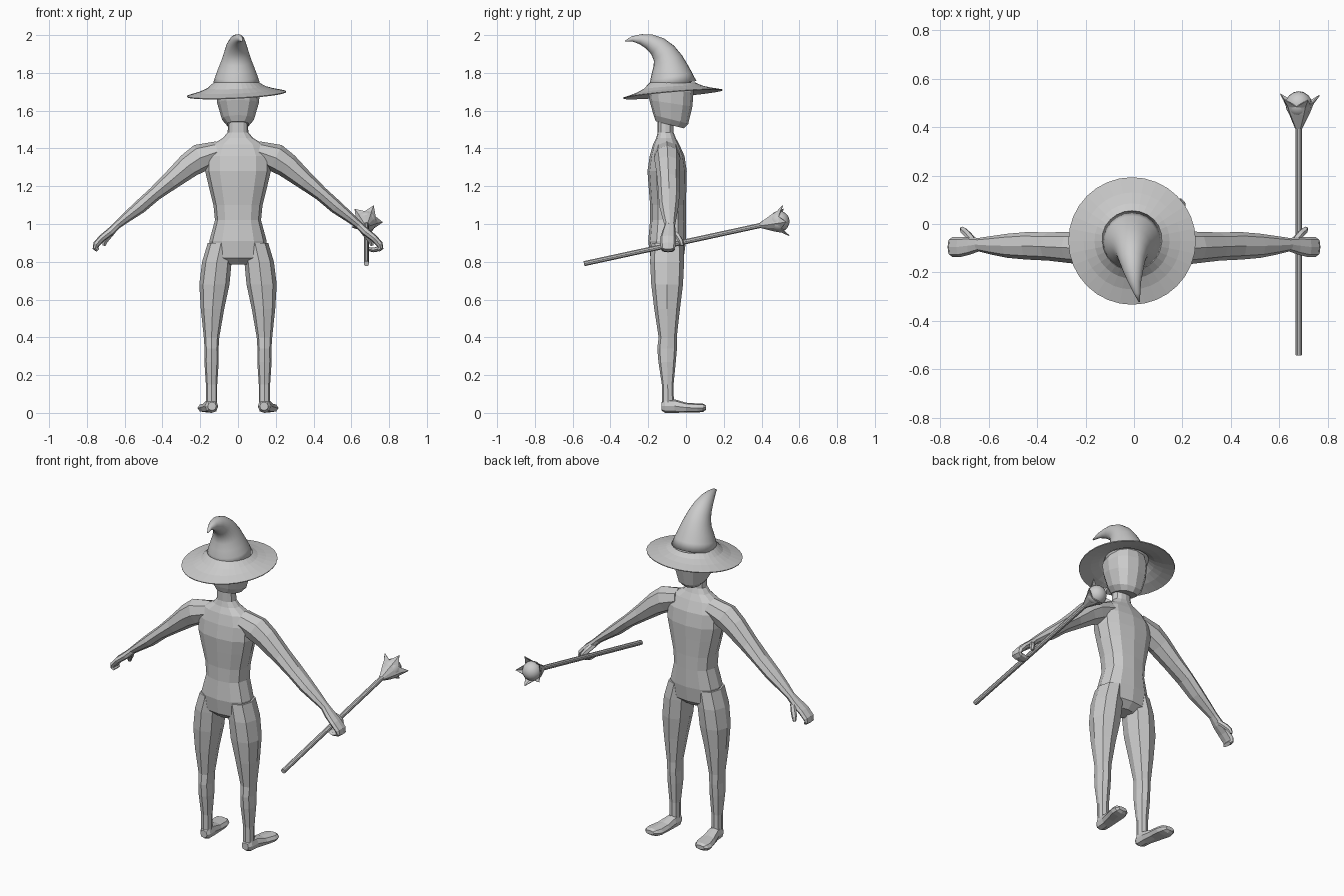
import bpy, bmesh, math
from mathutils import Vector

if "Cube" in bpy.data.objects:
    bpy.data.objects.remove(bpy.data.objects["Cube"])

grey = bpy.data.materials.new("plain grey")
grey.diffuse_color = (0.6, 0.6, 0.6, 1)
grey.use_nodes = True
grey.node_tree.nodes["Principled BSDF"].inputs["Base Color"].default_value = grey.diffuse_color


def finish(name, bm, smooth=False):
    bmesh.ops.recalc_face_normals(bm, faces=bm.faces)
    for f in bm.faces:
        f.smooth = smooth
    me = bpy.data.meshes.new(name)
    bm.to_mesh(me)
    bm.free()
    me.materials.append(grey)
    ob = bpy.data.objects.new(name, me)
    bpy.context.collection.objects.link(ob)
    return ob


def loft(name, rings, side, n=8, axis=None, warp=None, smooth=False, boxy=1.0, mirror=False):
    """Rings are (x, y, z, radius along side, radius across)."""
    bm = bmesh.new()
    pts = [Vector(r[:3]) for r in rings]
    u = Vector(side)
    loops = []
    for i, r in enumerate(rings):
        t = Vector(axis) if axis else pts[min(i + 1, len(pts) - 1)] - pts[max(i - 1, 0)]
        v = t.cross(u).normalized()
        loop = []
        for k in range(n):
            c, s = math.cos(math.tau * k / n), math.sin(math.tau * k / n)
            c = math.copysign(abs(c) ** boxy, c)
            s = math.copysign(abs(s) ** boxy, s)
            p = pts[i] + u * c * r[3] + v * s * r[4]
            if mirror:
                p.x = -p.x
            loop.append(bm.verts.new(warp(p) if warp else p))
        loops.append(loop)
    for a, b in zip(loops, loops[1:]):
        for k in range(n):
            bm.faces.new((a[k], a[(k + 1) % n], b[(k + 1) % n], b[k]))
    bm.faces.new(loops[0])
    bm.faces.new(loops[-1])
    return finish(name, bm, smooth)


X, Y, Z = (1, 0, 0), (0, 1, 0), (0, 0, 1)

# torso and neck
torso = [(0.785, .06, -.1, .05), (.82, .14, -.1, .088), (.91, .152, -.1, .1),
         (1.02, .122, -.095, .095), (1.1, .13, -.095, .095), (1.2, .155, -.098, .1),
         (1.28, .174, -.1, .104), (1.36, .172, -.1, .092), (1.42, .14, -.105, .07),
         (1.455, .08, -.106, .052), (1.485, .055, -.108, .042), (1.57, .05, -.108, .042)]
loft("torso", [(0, y, z, a, b) for z, a, y, b in torso], X, 12, Z, boxy=.85)


# head with a jaw that slopes down towards the chin
def jaw(p):
    p.z -= .25 * (p.y + .085) * max(0, min(1, (1.7 - p.z) / .1))
    return p


loft("head", [(0, -.085, 1.525, .06, .075), (0, -.08, 1.555, .085, .092),
              (0, -.08, 1.64, .11, .114), (0, -.08, 1.7, .117, .12),
              (0, -.075, 1.78, .095, .095)], X, 12, Z, jaw, boxy=.85)

leg = [(-.09, -.1, .9, .07, .085), (-.112, -.1, .8, .078, .09), (-.125, -.1, .68, .08, .084),
       (-.135, -.1, .55, .062, .068), (-.14, -.097, .4, .041, .048), (-.14, -.1, .34, .037, .052),
       (-.14, -.1, .27, .038, .046), (-.14, -.097, .15, .03, .031), (-.14, -.095, .04, .03, .031)]
foot = [(-.138, -.13, .035, .022, .022), (-.14, -.11, .037, .034, .037), (-.142, -.06, .036, .036, .036),
        (-.152, 0, .028, .045, .026), (-.162, .06, .026, .053, .024), (-.166, .09, .027, .045, .022),
        (-.168, .105, .028, .028, .012)]
arm = [(-.1, -.1, 1.385, .065, .055), (-.2, -.1, 1.35, .07, .075), (-.26, -.097, 1.31, .065, .066),
       (-.355, -.093, 1.23, .058, .05), (-.44, -.09, 1.16, .057, .038), (-.52, -.09, 1.09, .05, .036),
       (-.59, -.088, 1.035, .038, .027), (-.645, -.085, .99, .027, .02)]
hand = [(-.635, -.085, .998, .026, .02), (-.675, -.09, .96, .036, .021), (-.72, -.095, .925, .042, .019),
        (-.75, -.095, .892, .041, .018), (-.755, -.095, .872, .037, .015), (-.742, -.095, .86, .03, .01)]
thumb = [(-.66, -.075, .965, .018, .018), (-.685, -.045, .935, .017, .018),
         (-.703, -.028, .91, .015, .016), (-.71, -.02, .885, .009, .009)]

# limbs on both sides
for mirror, label in ((False, "left"), (True, "right")):
    loft(label + "_leg", leg, X, 8, Z, boxy=.85, mirror=mirror)
    loft(label + "_foot", foot, X, 8, Y, boxy=.8, mirror=mirror)
    loft(label + "_arm", arm, Y, 8, mirror=mirror)
    loft(label + "_hand", hand, Y, 8, boxy=.8, mirror=mirror)
    loft(label + "_thumb", thumb, Y, 6, mirror=mirror)

# curling fingers that close around the staff
loft("gripping_fingers", [(.742, -.095, .868, .036, .014), (.715, -.095, .862, .036, .012),
                          (.69, -.095, .868, .03, .01)], Y, 8)

# hat crown with a bent tip
crown = [(0, -.07, 1.735, .127), (0, -.078, 1.78, .113), (0, -.085, 1.82, .098),
         (0, -.096, 1.865, .08), (0, -.117, 1.905, .066), (0, -.15, 1.94, .054),
         (.004, -.195, 1.966, .041), (.01, -.24, 1.978, .027), (.02, -.285, 1.98, .014),
         (.03, -.322, 1.968, .003)]
loft("hat_crown", [(x - .008, y, z, r, r) for x, y, z, r in crown], X, 24, smooth=True)

# wavy hat brim
bm = bmesh.new()
N = 32
rows = []
for r, f in ((.122, 0), (.155, .42), (.2, .72), (.263, 1)):
    row = []
    for k in range(N):
        a = math.tau * k / N
        edge = 1.69 + .013 * math.cos(a) + .022 * math.sin(a)
        row.append(bm.verts.new((-.008 + r * math.cos(a), -.07 + r * math.sin(a),
                                 1.748 + (edge - 1.748) * f)))
    rows.append(row)
for a, b in zip(rows, rows[1:]):
    for k in range(N):
        bm.faces.new((a[k], b[k], b[(k + 1) % N], a[(k + 1) % N]))
brim = finish("hat_brim", bm)
mod = brim.modifiers.new("thickness", 'SOLIDIFY')
mod.thickness = .005

# staff
start, end = Vector((.68, -.54, .79)), Vector((.68, .42, .998))
along = (end - start).normalized()
loft("staff", [(*start, .014, .014), (*end, .014, .014)], X, 10)

# five petal cup on the staff
up = along.cross(Vector(X)) * -1
bm = bmesh.new()


def cup_ring(d, radii):
    out = []
    for k in range(10):
        a = math.radians(-80 + 36 * k)
        r, extra = radii[k % 2]
        out.append(bm.verts.new(end + along * (d + extra) +
                                (Vector(X) * math.cos(a) + up * math.sin(a)) * r))
    return out


cup = [cup_ring(-.025, [(.016, 0), (.016, 0)]), cup_ring(.04, [(.048, 0), (.042, 0)]),
       cup_ring(.075, [(.062, 0), (.055, 0)]), cup_ring(.075, [(.088, .035), (.0555, .002)])]
for a, b in zip(cup, cup[1:]):
    for k in range(10):
        bm.faces.new((a[k], a[(k + 1) % 10], b[(k + 1) % 10], b[k]))
petals = finish("staff_petals", bm)
petals.modifiers.new("thickness", 'SOLIDIFY').thickness = .004

# orb held by the petals
bm = bmesh.new()
bmesh.ops.create_uvsphere(bm, u_segments=16, v_segments=10, radius=.055)
bmesh.ops.translate(bm, verts=bm.verts, vec=end + along * .075)
finish("staff_orb", bm, True)
